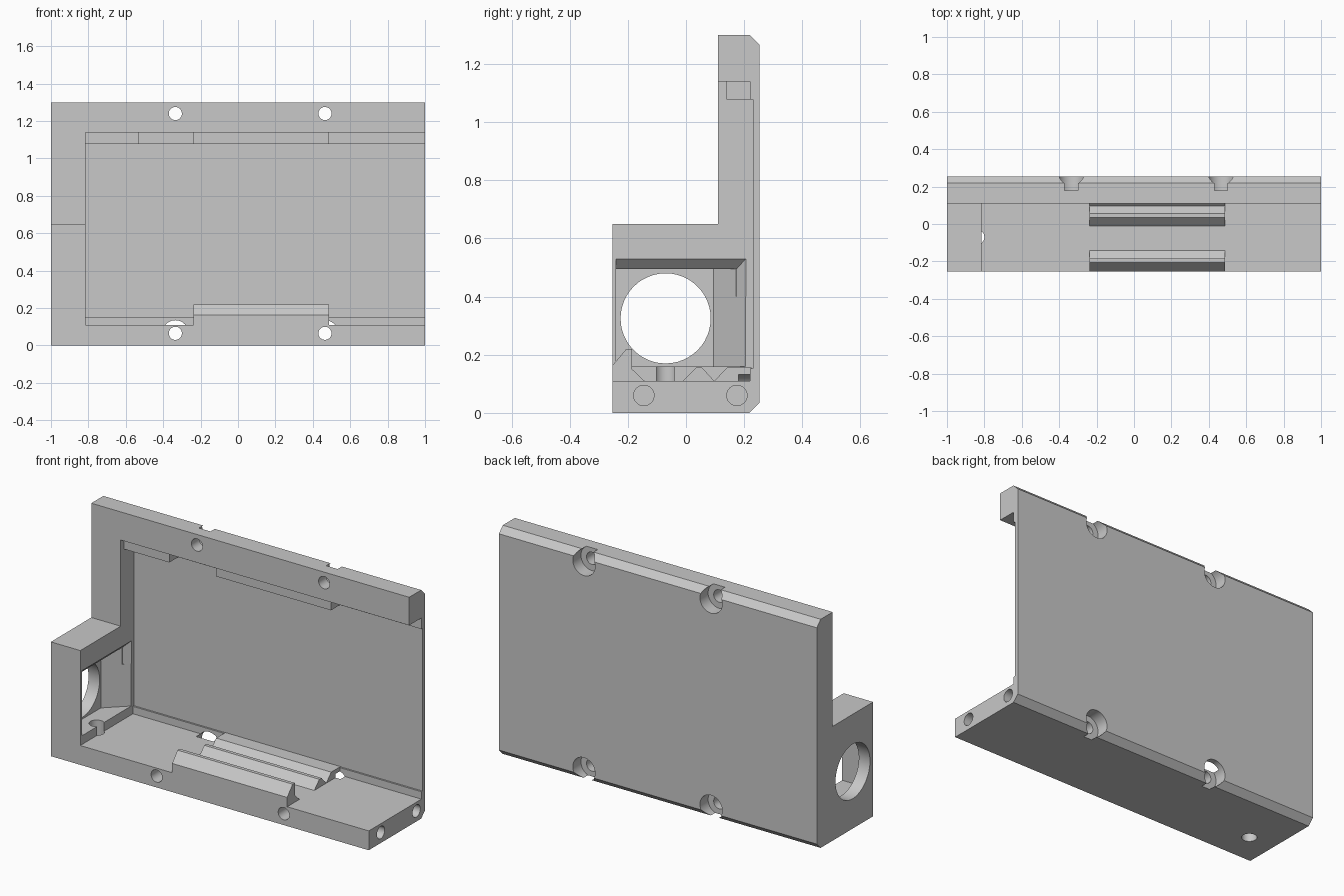
import bpy, bmesh, math
from mathutils import Vector, Matrix

if "Cube" in bpy.data.objects:
    bpy.data.objects.remove(bpy.data.objects["Cube"])

grey = bpy.data.materials.new("plain_grey")
grey.diffuse_color = (0.58, 0.58, 0.58, 1)
grey.use_nodes = True
grey.node_tree.nodes["Principled BSDF"].inputs["Base Color"].default_value = grey.diffuse_color


def finish(name, bm):
    bmesh.ops.recalc_face_normals(bm, faces=bm.faces[:])
    me = bpy.data.meshes.new(name)
    bm.to_mesh(me)
    bm.free()
    me.materials.append(grey)
    ob = bpy.data.objects.new(name, me)
    bpy.context.collection.objects.link(ob)
    return ob


def prism(name, profile, x0, x1):
    """Extrude a (y, z) profile along x."""
    bm = bmesh.new()
    f = bm.faces.new([bm.verts.new((x0, y, z)) for y, z in profile])
    ext = bmesh.ops.extrude_face_region(bm, geom=[f])["geom"]
    bmesh.ops.translate(bm, vec=(x1 - x0, 0, 0),
                        verts=[v for v in ext if isinstance(v, bmesh.types.BMVert)])
    return finish(name, bm)


def box(name, x, y, z):
    return prism(name, [(y[0], z[0]), (y[1], z[0]), (y[1], z[1]), (y[0], z[1])], *x)


def hull(name, pts):
    bm = bmesh.new()
    for p in pts:
        bm.verts.new(p)
    bmesh.ops.convex_hull(bm, input=bm.verts[:])
    bmesh.ops.dissolve_limit(bm, angle_limit=0.01, verts=bm.verts[:], edges=bm.edges[:])
    return finish(name, bm)


def rod(a, b, r):
    """Cylinder cutter between two points."""
    a, b = Vector(a), Vector(b)
    rot = (b - a).to_track_quat('Z', 'Y').to_matrix().to_4x4()
    bm = bmesh.new()
    bmesh.ops.create_cone(bm, cap_ends=True, segments=48, radius1=r, radius2=r,
                          depth=(b - a).length,
                          matrix=Matrix.Translation((a + b) / 2) @ rot)
    return finish("hole_cutter", bm)


def cut(target, cutter):
    bpy.context.view_layer.objects.active = target
    m = target.modifiers.new("cut", 'BOOLEAN')
    m.operation, m.solver, m.object = 'DIFFERENCE', 'EXACT', cutter
    bpy.ops.object.modifier_apply(modifier=m.name)


cutters = []


def carve(cutter, *targets):
    for t in targets:
        cut(t, cutter)
    cutters.append(cutter)


B, C = 0.253, 0.035   # half depth, back chamfer

# Housing: L-shaped solid with chamfered back edges
housing = prism("housing", [(-B, 0), (B - C, 0), (B, C), (B, 1.3 - C), (B - C, 1.3),
                            (0.11, 1.3), (0.11, 0.65), (-B, 0.65)], -1, 1)

# Guide rails on the floor
RX = (-0.237, 0.487)
front_rail = prism("front_rail", [(-B, .11), (-B, .163), (-.205, .22), (-.185, .22),
                                  (-.185, .15), (-.143, .11)], *RX)
middle_rail = prism("middle_rail", [(-.01, .11), (.035, .156), (.055, .156), (.097, .11)], *RX)
rear_rail = prism("rear_rail", [(.097, .11), (.142, .156), (.225, .156), (.225, .11)], *RX)

# Tabs below the top bar
for x in ((-0.816, -0.53), (-0.237, 0.487)):
    box("top_tab", x, (0.14, 0.222), (1.077, 1.141))

# Main cavity, open to the front and right, with stepped lips at the back
carve(prism("cavity_cutter", [(-.4, .11), (.22, .11), (.22, .152), (.23, .152), (.23, 1.077),
                              (.22, 1.077), (.22, 1.14), (-.4, 1.14)], -0.815, 1.1), housing)
carve(box("notch_cutter", (-.53, -.237), (.14, .215), (1.1, 1.146)), housing)

# Pocket in the left wall, slanted at the rear and flared at the ceiling
carve(hull("pocket_cutter", [(x, y, z) for z in (.16, .495) for x, y in
                             ((-.93, -.24), (-.93, .095), (-.8, -.24), (-.8, .219))]), housing)
carve(hull("flare_cutter", [(-.85, -.24, .4), (-.85, .174, .4), (-.85, -.24, .495),
                            (-.85, .174, .495), (-.8, -.24, .4), (-.8, .219, .4),
                            (-.8, -.24, .545), (-.8, .219, .545)]), housing)

# Round holes: side opening, floor hole, end holes
carve(rod((-1.1, -.07, .325), (-.9, -.07, .325), .155), housing)
carve(rod((-.84, -.07, -.1), (-.84, -.07, .3), .04), housing)
for y in (-.145, .175):
    carve(rod((.85, y, .06), (1.1, y, .06), .035), housing)

# Four screw holes with counterbores at the back
for x in (-.335, .465):
    for z in (.065, 1.24):
        carve(rod((x, -.4, z), (x, .4, z), .035), housing)
        carve(rod((x, .18, z), (x, .4, z), .07), housing, *([rear_rail] if z < 1 else []))

for c in cutters:
    bpy.data.objects.remove(c, do_unlink=True)

# Smooth round holes, sharp edges elsewhere
for ob in bpy.context.scene.objects:
    ob.select_set(True)
bpy.context.view_layer.objects.active = housing
bpy.ops.object.shade_smooth_by_angle(angle=math.radians(25))
